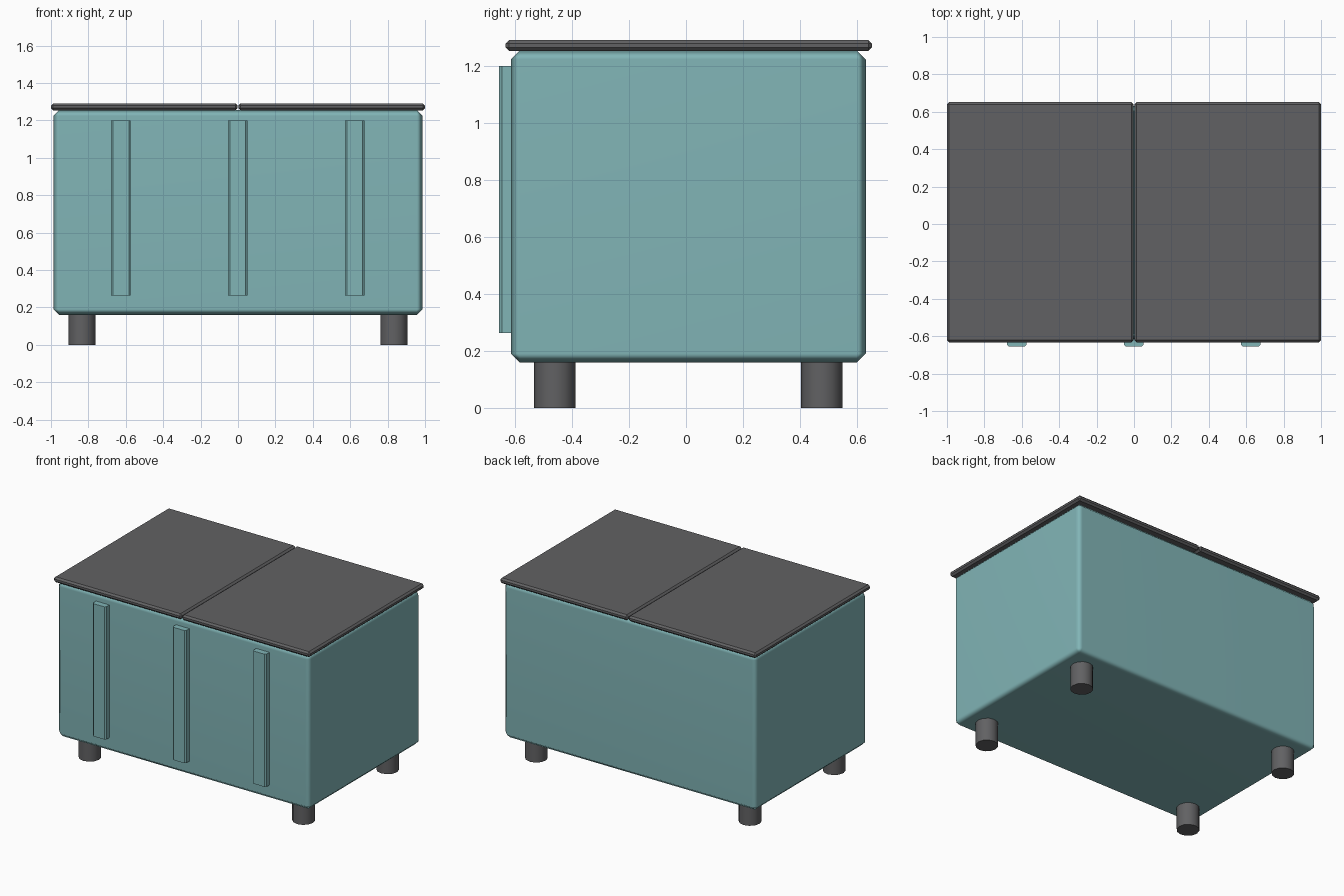
import bpy
import bmesh
import math
from mathutils import Matrix, Vector

cube = bpy.data.objects.get("Cube")
if cube:
    bpy.data.objects.remove(cube, do_unlink=True)


def material(name, rgb):
    mat = bpy.data.materials.new(name)
    mat.use_nodes = True
    mat.diffuse_color = (*rgb, 1)
    mat.node_tree.nodes["Principled BSDF"].inputs["Base Color"].default_value = (*rgb, 1)
    return mat


teal = material("teal paint", (0.22, 0.46, 0.47))
charcoal = material("charcoal", (0.12, 0.12, 0.125))


def finish(name, bm, mat, smooth_angle):
    mesh = bpy.data.meshes.new(name)
    bm.to_mesh(mesh)
    bm.free()
    mesh.materials.append(mat)
    obj = bpy.data.objects.new(name, mesh)
    bpy.context.collection.objects.link(obj)
    bpy.ops.object.select_all(action="DESELECT")
    obj.select_set(True)
    bpy.context.view_layer.objects.active = obj
    bpy.ops.object.shade_smooth_by_angle(angle=math.radians(smooth_angle))
    return obj


def box(name, low, high, chamfer, mat, edge_rule=lambda edge: True, smooth_angle=30):
    """Box between two corners, chamfered on the edges the rule picks."""
    low, high = Vector(low), Vector(high)
    bm = bmesh.new()
    bmesh.ops.create_cube(bm, size=1, matrix=Matrix.Translation((low + high) / 2)
                          @ Matrix.Diagonal((*(high - low), 1)))
    bmesh.ops.bevel(bm, geom=[e for e in bm.edges if edge_rule(e)], offset=chamfer,
                    offset_type="OFFSET", segments=1, affect="EDGES", profile=0.5)
    return finish(name, bm, mat, smooth_angle)


# Chest body: flat panels with softly shaded chamfers
body = box("chest_body", (-0.987, -0.614, 0.16), (0.987, 0.631, 1.255), 0.031,
           teal, smooth_angle=60)
weighted = body.modifiers.new("flat panels", "WEIGHTED_NORMAL")
weighted.keep_sharp = True

# Pair of lid panels meeting in the middle
for side, x0, x1 in (("right", -1, -0.002), ("left", 0.002, 1)):
    box(side + "_lid", (x0, -0.633, 1.253), (x1, 0.652, 1.291), 0.012, charcoal)

# Upright front slats, chamfered along the long outer edges
FRONT = -0.656
for side, x in (("right", -0.626), ("middle", -0.002), ("left", 0.624)):
    box(side + "_slat", (x - 0.052, FRONT, 0.264), (x + 0.052, -0.6, 1.2), 0.01, teal,
        lambda e: all(abs(v.co.y - FRONT) < 0.001 for v in e.verts)
        and abs(e.verts[0].co.z - e.verts[1].co.z) > 0.5)

# Round feet
for side, x in (("right", -0.834), ("left", 0.834)):
    for end, y in (("front", -0.46), ("back", 0.477)):
        bm = bmesh.new()
        bmesh.ops.create_cone(bm, cap_ends=True, segments=12, radius1=0.073,
                              radius2=0.073, depth=0.18,
                              matrix=Matrix.Translation((x, y, 0.09)))
        finish(f"{end}_{side}_foot", bm, charcoal, 40)
